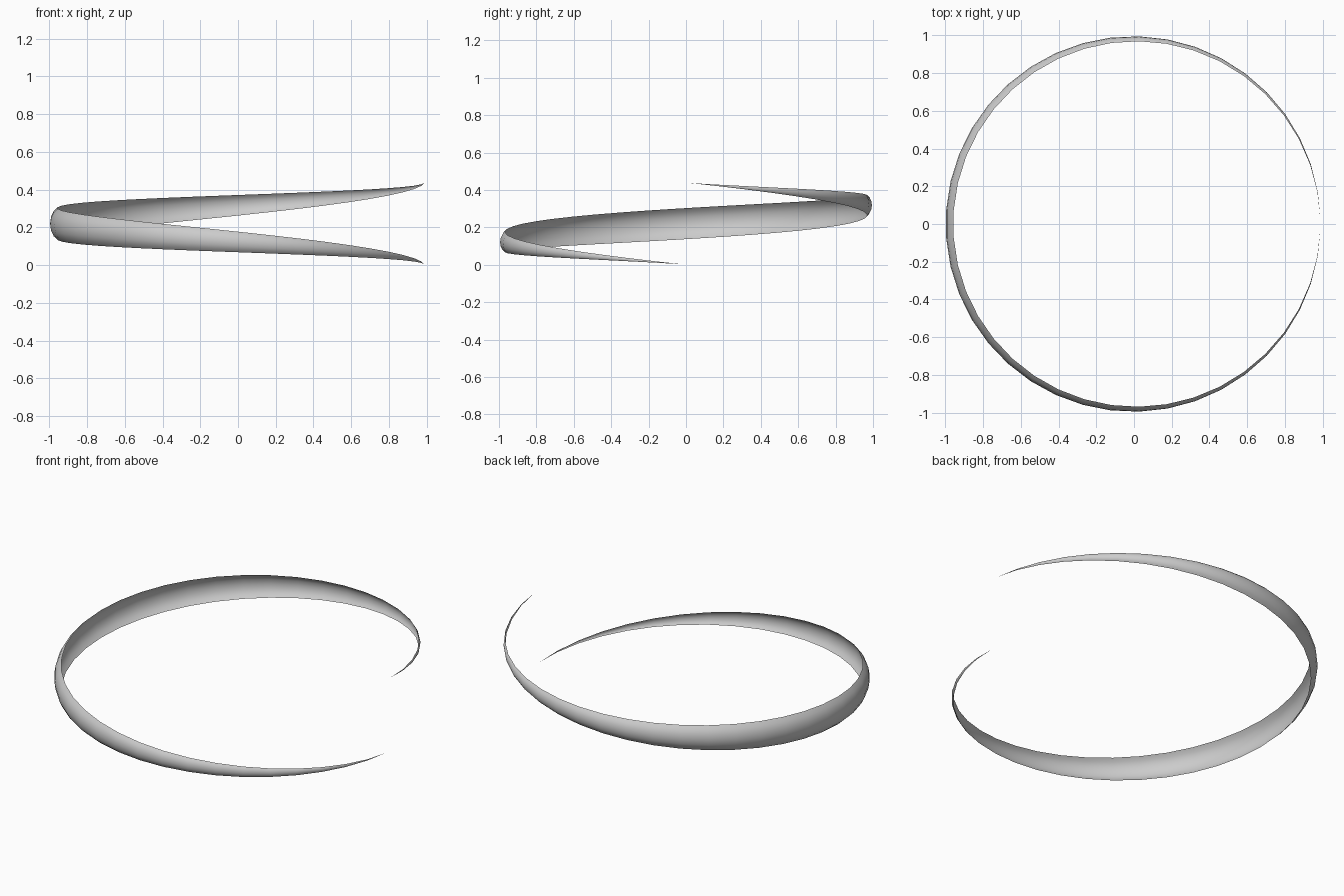
import bpy, bmesh
from math import sin, cos, pi, radians

if "Cube" in bpy.data.objects:
    bpy.data.objects.remove(bpy.data.objects["Cube"])

SEGMENTS = 41      # steps along the single helical turn
ACROSS = 6         # strips across the bowed band
GAP = 0.02         # angle between each tip and the x axis

bm = bmesh.new()
rows = []
for i in range(SEGMENTS + 1):
    t = i / SEGMENTS
    a = -GAP - (2 * pi - 2 * GAP) * t
    swell = max(sin(pi * t), 0.0) ** 1.2          # tapers to a point at both ends
    zc = 0.003 + 0.434 * t + 0.012 * sin(2 * pi * t)
    rc = 0.988 + 0.010 * swell
    if i in (0, SEGMENTS):
        # pointed tip
        rows.append([bm.verts.new((rc * cos(a), rc * sin(a), zc))] * (ACROSS + 1))
        continue
    row = []
    for j in range(ACROSS + 1):
        # arc cross-section bulging outwards
        s = sin(radians(64) * (2 * j / ACROSS - 1)) / sin(radians(64))
        bow = (1 - cos(radians(64) * (2 * j / ACROSS - 1))) / (1 - cos(radians(64)))
        r = rc - 0.040 * swell * bow
        row.append(bm.verts.new((r * cos(a), r * sin(a), zc + 0.083 * swell * s)))
    rows.append(row)

# skin the band
for lo, hi in zip(rows, rows[1:]):
    for j in range(ACROSS):
        corners = list(dict.fromkeys((lo[j], lo[j + 1], hi[j + 1], hi[j])))
        bm.faces.new(corners).smooth = True

# outward-facing normals
bm.normal_update()
bm.faces.ensure_lookup_table()
f = bm.faces[len(bm.faces) // 2]
c = f.calc_center_median()
if f.normal.x * c.x + f.normal.y * c.y < 0:
    bmesh.ops.reverse_faces(bm, faces=bm.faces[:])

mesh = bpy.data.meshes.new("spiral_band")
bm.to_mesh(mesh)
bm.free()
band = bpy.data.objects.new("spiral_band", mesh)
bpy.context.collection.objects.link(band)
